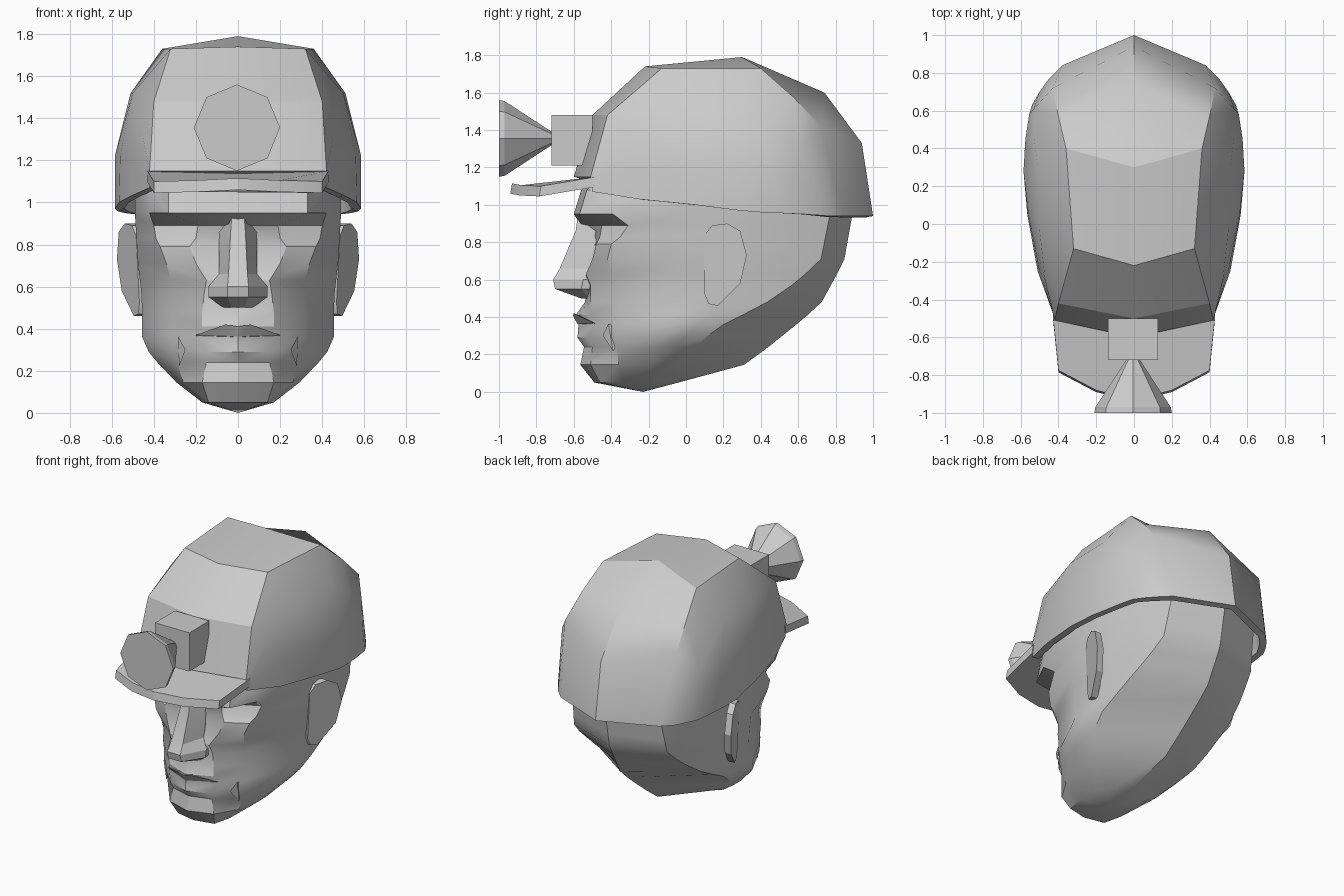
import bpy, bmesh, math
from mathutils import Vector, Matrix

old = bpy.data.objects.get("Cube")
if old:
    bpy.data.objects.remove(old, do_unlink=True)

GREY = (0.6, 0.6, 0.6, 1)
grey = bpy.data.materials.new("plain_grey")
grey.use_nodes = True
grey.diffuse_color = GREY
grey.node_tree.nodes["Principled BSDF"].inputs["Base Color"].default_value = GREY


def finish(bm, name, mirror=False, thickness=0, angle=30):
    """Turn a bmesh into a finished object with outward normals."""
    bmesh.ops.recalc_face_normals(bm, faces=bm.faces)
    middle = sum((v.co for v in bm.verts), Vector()) / len(bm.verts)
    if mirror:
        middle.x = 0
    facing = sum(f.normal.dot(f.calc_center_median() - middle) * f.calc_area() for f in bm.faces)
    if facing < 0:
        bmesh.ops.reverse_faces(bm, faces=bm.faces)
    mesh = bpy.data.meshes.new(name)
    bm.to_mesh(mesh)
    bm.free()
    mesh.materials.append(grey)
    obj = bpy.data.objects.new(name, mesh)
    bpy.context.collection.objects.link(obj)
    if mirror:
        mod = obj.modifiers.new("mirror", 'MIRROR')
        mod.merge_threshold = 0.001
    if thickness:
        mod = obj.modifiers.new("shell", 'SOLIDIFY')
        mod.thickness = thickness
        mod.offset = -1
    bpy.ops.object.select_all(action='DESELECT')
    obj.select_set(True)
    bpy.context.view_layer.objects.active = obj
    bpy.ops.object.convert(target='MESH')
    bpy.ops.object.shade_smooth_by_angle(angle=math.radians(angle))
    return obj


def loft(name, rows, start=None, end=None, **options):
    """Skin rows of points, with an optional point closing either end."""
    bm = bmesh.new()
    grid = [[bm.verts.new(p) for p in row] for row in rows]
    for a, b in zip(grid, grid[1:]):
        for i in range(len(a) - 1):
            bm.faces.new((a[i], a[i + 1], b[i + 1], b[i]))
    for tip, row in ((start, grid[0]), (end, grid[-1])):
        if tip:
            apex = bm.verts.new(tip)
            for p, q in zip(row, row[1:]):
                bm.faces.new((p, q, apex))
    return finish(bm, name, **options)


def hull(name, points):
    """Small mirrored faceted lump around a few points."""
    bm = bmesh.new()
    for p in points:
        bm.verts.new(p)
    bmesh.ops.convex_hull(bm, input=bm.verts)
    return finish(bm, name, mirror=True, angle=20)


def slab(name, lower, upper, **options):
    """Solid between two matching outlines."""
    bm = bmesh.new()
    a = [bm.verts.new(p) for p in lower]
    b = [bm.verts.new(p) for p in upper]
    bm.faces.new(a)
    bm.faces.new(b)
    for i in range(len(a)):
        j = (i + 1) % len(a)
        bm.faces.new((a[i], a[j], b[j], b[i]))
    return finish(bm, name, **options)


def sample(table, z):
    """Interpolate a table of rows keyed by height."""
    for lo, hi in zip(table, table[1:]):
        if z <= hi[0]:
            t = (z - lo[0]) / (hi[0] - lo[0])
            return [p + (q - p) * t for p, q in zip(lo[1:], hi[1:])]
    return table[-1][1:]


# Head: height, centre y, front plane corner x y, cheek corner x y
face = [
    (.05, -.49, .14, -.46, .17, -.33),
    (.145, -.565, .17, -.51, .26, -.36),
    (.24, -.545, .15, -.5, .29, -.37),
    (.29, -.58, .15, -.53, .31, -.37),
    (.36, -.575, .19, -.49, .32, -.36),
    (.41, -.59, .17, -.515, .32, -.36),
    (.48, -.54, .17, -.51, .32, -.37),
    (.57, -.53, .16, -.51, .31, -.38),
    (.63, -.51, .15, -.535, .32, -.39),
    (.71, -.48, .2, -.5, .34, -.42),
    (.79, -.49, .23, -.48, .37, -.4),
    (.83, -.51, .2, -.46, .39, -.35),
    (.89, -.56, .19, -.45, .4, -.31),
    (.95, -.6, .33, -.57, .42, -.39),
    (1.08, -.56, .33, -.53, .42, -.38),
    (1.15, -.5, .3, -.45, .38, -.3),
]
# Skull: height, half width, rear crease x y, rear centre y
skull = [
    (.05, .16, .1, -.12, -.04),
    (.15, .3, .29, -.02, .33),
    (.28, .42, .405, .09, .49),
    (.36, .455, .43, .2, .59),
    (.47, .455, .425, .42, .72),
    (.58, .46, .395, .58, .78),
    (.7, .475, .36, .72, .845),
    (.95, .49, .34, .77, .89),
    (1.15, .49, .34, .77, .89),
]
rings = []
for z, front, x1, y1, x2, y2 in face:
    wide, cx, cy, back = sample(skull, z)
    side = min(-.04, (y2 + cy) / 2)
    outline = [(0, front), (x1, y1), (x2, y2), (wide, side),
               (cx + (wide - cx) * .92, (side + cy) / 2), (cx, cy), (0, back)]
    rings.append([(x, y, z) for x, y in outline])
loft("head", rings, start=(0, -.23, 0), end=(0, .1, 1.25), mirror=True, angle=27)

# Nose: height, ridge half width and y, wing half width and y
nose = [
    (.93, .03, -.58, .05, -.5),
    (.86, .035, -.59, .09, -.48),
    (.66, .045, -.675, .09, -.51),
    (.6, .05, -.71, .14, -.55),
    (.55, .05, -.7, .14, -.56),
    (.5, .03, -.56, .07, -.52),
]
loft("nose", [[(0, ry, z), (rx, ry, z), (bx, by, z), (bx * .8, -.4, z)]
              for z, rx, ry, bx, by in nose], mirror=True, angle=20)

# Upper lip overhang and cheek folds
hull("upper_lip", [(0, -.605, .41), (.06, -.6, .42), (.2, -.495, .37),
                   (0, -.58, .362), (.19, -.47, .36), (0, -.5, .38)])
hull("cheek_fold", [(.285, -.415, .365), (.28, -.39, .22), (.25, -.445, .3), (.27, -.3, .3)])

# Ears: tilted plates that flare out toward the back
ear = [(.1, .84), (.14, .89), (.22, .9), (.29, .86), (.325, .73),
       (.29, .58), (.17, .46), (.12, .47), (.1, .52)]


def flare(y, z):
    return .465 + (y - .1) * .43 + (z - .46) * .05


for label, s in (("left", 1), ("right", -1)):
    slab(label + "_ear",
         [(s * (flare(y, z) - .05), y, z) for y, z in ear],
         [(s * flare(y, z), y, z) for y, z in ear], angle=25)

# Helmet shell: five lines running front to back, from crown to rim
crown = [(0, -.6, 1.15), (0, -.5, 1.48), (0, -.22, 1.74), (0, .3, 1.79),
         (0, .74, 1.6), (0, .94, 1.33), (0, 1, .94)]
crease = [(.42, -.51, 1.15), (.4, -.42, 1.48), (.32, -.13, 1.73), (.36, .4, 1.73),
          (.4, .57, 1.58), (.43, .72, 1.42), (.38, .84, .94)]
upper = [(.42, -.5, 1.12), (.47, -.3, 1.4), (.5, -.03, 1.52), (.51, .3, 1.52),
         (.53, .46, 1.42), (.53, .61, 1.3), (.45, .77, .94)]
lower = [(.42, -.5, 1.1), (.5, -.25, 1.2), (.56, .05, 1.22), (.585, .28, 1.22),
         (.575, .45, 1.2), (.555, .58, 1.15), (.5, .7, .945)]
rim = [(.42, -.5, 1.07), (.51, -.25, 1.03), (.565, .05, 1), (.585, .28, .97),
       (.575, .4, .96), (.56, .52, .955), (.54, .63, .95)]
loft("helmet", [crown, crease, upper, lower, rim], mirror=True, thickness=.045)

# Brim, slightly raised along the middle
half = [(.2, -.88, 1.105), (.4, -.775, 1.1), (.43, -.48, 1.15)]
edge = [(0, -.93, 1.115)] + half + [(-x, y, z) for x, y, z in reversed(half)]
slab("brim", [(x, y - .01, z - .055) for x, y, z in edge], edge, angle=20)

# Lamp bracket
bm = bmesh.new()
bmesh.ops.create_cube(bm, size=1, matrix=Matrix.Translation((-.005, -.61, 1.345))
                      @ Matrix.Diagonal((.265, .22, .27, 1)))
finish(bm, "lamp_bracket")

# Lamp: eight-sided flared reflector with a flat lens
circle = [math.tau * i / 8 for i in range(9)]
loft("lamp", [[(r * math.sin(a) - .005, y, 1.355 + r * math.cos(a)) for a in circle[:8]] +
              [(-.005, y, 1.355 + r)]
              for r, y in ((.205, -1), (.2, -.97), (.03, -.71))],
     start=(-.005, -1, 1.355), end=(-.005, -.71, 1.355), angle=20)
